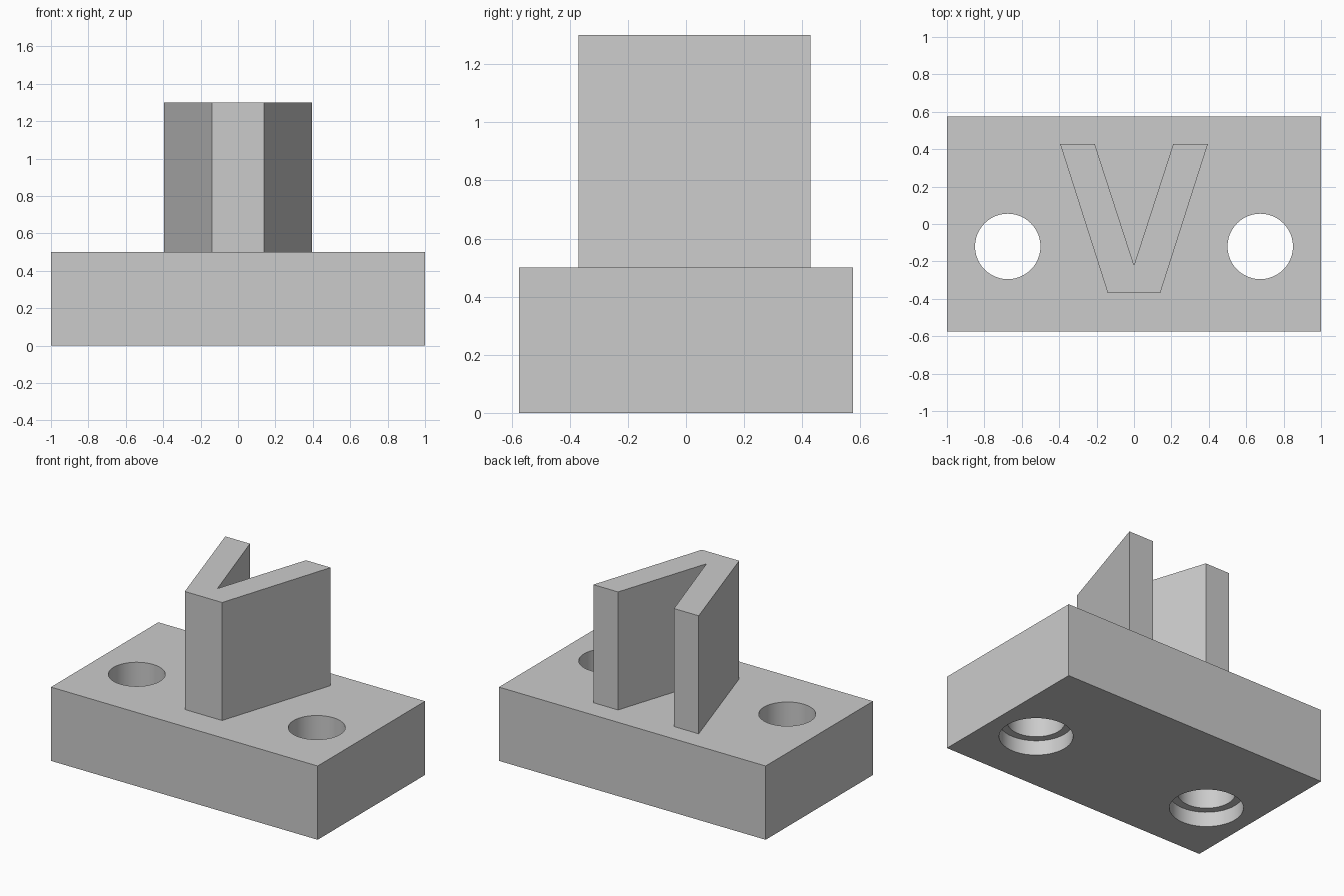
import bpy
import bmesh
import math

default = bpy.data.objects.get("Cube")
if default:
    bpy.data.objects.remove(default, do_unlink=True)

GREY = (0.6, 0.6, 0.6, 1.0)
material = bpy.data.materials.new("plain_grey")
material.use_nodes = True
material.diffuse_color = GREY
material.node_tree.nodes["Principled BSDF"].inputs["Base Color"].default_value = GREY

BASE_TOP, TOTAL_HEIGHT = 0.5, 1.3
HOLE_X, HOLE_Y = 0.675, -0.12


def prism(name, outline, bottom, top):
    """Extrude a closed outline upward into a solid."""
    bm = bmesh.new()
    face = bm.faces.new([bm.verts.new((x, y, bottom)) for x, y in outline])
    extruded = bmesh.ops.extrude_face_region(bm, geom=[face])["geom"]
    verts = [v for v in extruded if isinstance(v, bmesh.types.BMVert)]
    bmesh.ops.translate(bm, verts=verts, vec=(0, 0, top - bottom))
    bmesh.ops.recalc_face_normals(bm, faces=bm.faces)
    mesh = bpy.data.meshes.new(name)
    bm.to_mesh(mesh)
    bm.free()
    mesh.materials.append(material)
    obj = bpy.data.objects.new(name, mesh)
    bpy.context.collection.objects.link(obj)
    return obj


def circle(x, y, radius, sides=48):
    angles = [2 * math.pi * i / sides for i in range(sides)]
    return [(x + radius * math.cos(a), y + radius * math.sin(a)) for a in angles]


def cut(target, cutter):
    mod = target.modifiers.new(cutter.name, "BOOLEAN")
    mod.operation = "DIFFERENCE"
    mod.solver = "EXACT"
    mod.object = cutter
    bpy.context.view_layer.objects.active = target
    bpy.ops.object.modifier_apply(modifier=mod.name)
    bpy.data.objects.remove(cutter, do_unlink=True)


# Base block with two bolt holes, widened from below
base = prism("base_block", [(-1, -0.575), (1, -0.575), (1, 0.575), (-1, 0.575)], 0, BASE_TOP)
for side in (-1, 1):
    x = side * HOLE_X
    cut(base, prism("bolt_hole", circle(x, HOLE_Y, 0.175), -0.1, BASE_TOP + 0.1))
    cut(base, prism("counterbore", circle(x, HOLE_Y, 0.225), -0.1, 0.1))

# Smooth the hole walls, keep the edges sharp
bpy.ops.object.select_all(action="DESELECT")
base.select_set(True)
bpy.context.view_layer.objects.active = base
bpy.ops.object.shade_smooth_by_angle(angle=math.radians(30))

# V-shaped upright, mirrored from its right half
half = [(0.14, -0.37), (0.395, 0.428), (0.21, 0.428)]
outline = half + [(0, -0.22)] + [(-x, y) for x, y in reversed(half)]
prism("v_upright", outline, BASE_TOP, TOTAL_HEIGHT)
